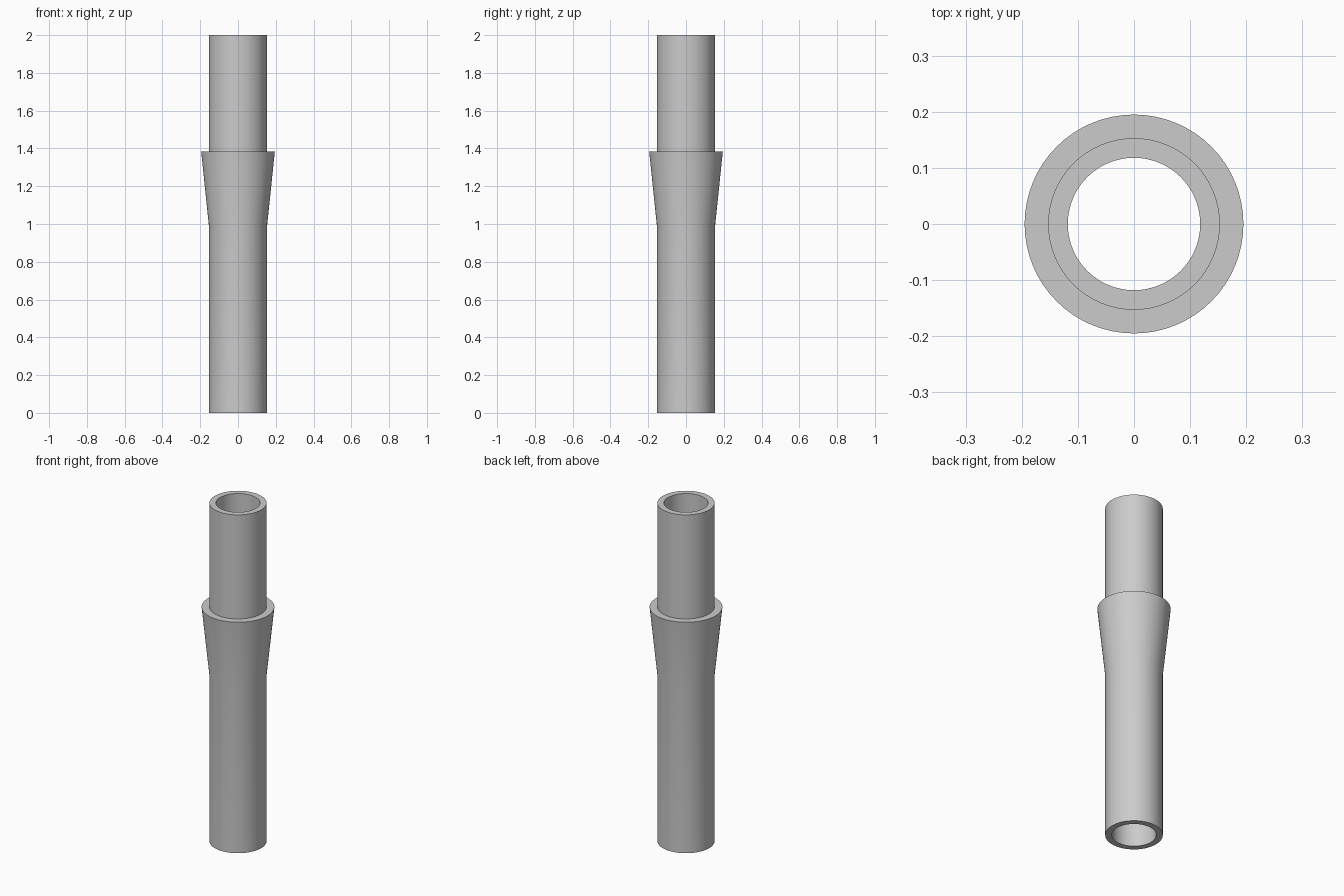
import bpy
import bmesh
import math

cube = bpy.data.objects.get("Cube")
if cube:
    bpy.data.objects.remove(cube, do_unlink=True)

SIDES = 64
BORE, PIPE, FLARE = 0.118, 0.153, 0.195
FLARE_START, FLARE_TOP, HEIGHT = 0.98, 1.385, 2.0

# Plain grey material
grey = bpy.data.materials.new("plain_grey")
grey.use_nodes = True
colour = (0.6, 0.6, 0.6, 1)
grey.diffuse_color = colour
grey.node_tree.nodes["Principled BSDF"].inputs["Base Color"].default_value = colour


def lathe(name, profile):
    """Revolve a closed (radius, height) profile about the z axis."""
    bm = bmesh.new()
    rings = []
    for r, z in profile:
        angles = [math.tau * i / SIDES for i in range(SIDES)]
        rings.append([bm.verts.new((r * math.cos(a), r * math.sin(a), z)) for a in angles])
    for k, lower in enumerate(rings):
        upper = rings[(k + 1) % len(rings)]
        for i in range(SIDES):
            j = (i + 1) % SIDES
            bm.faces.new((lower[i], lower[j], upper[j], upper[i]))
    bmesh.ops.recalc_face_normals(bm, faces=bm.faces)
    mesh = bpy.data.meshes.new(name)
    bm.to_mesh(mesh)
    bm.free()
    mesh.materials.append(grey)
    obj = bpy.data.objects.new(name, mesh)
    bpy.context.collection.objects.link(obj)
    bpy.ops.object.select_all(action="DESELECT")
    obj.select_set(True)
    bpy.context.view_layer.objects.active = obj
    # The flare leaves the pipe at about six degrees, so its crease stays sharp
    bpy.ops.object.shade_smooth_by_angle(angle=math.radians(30))
    return obj


# Hollow tube with a tapered collar ending in a flat shoulder
lathe("flared_tube", [
    (BORE, 0), (PIPE, 0),
    (PIPE, FLARE_START), (FLARE, FLARE_TOP), (PIPE, FLARE_TOP),
    (PIPE, HEIGHT), (BORE, HEIGHT),
])
